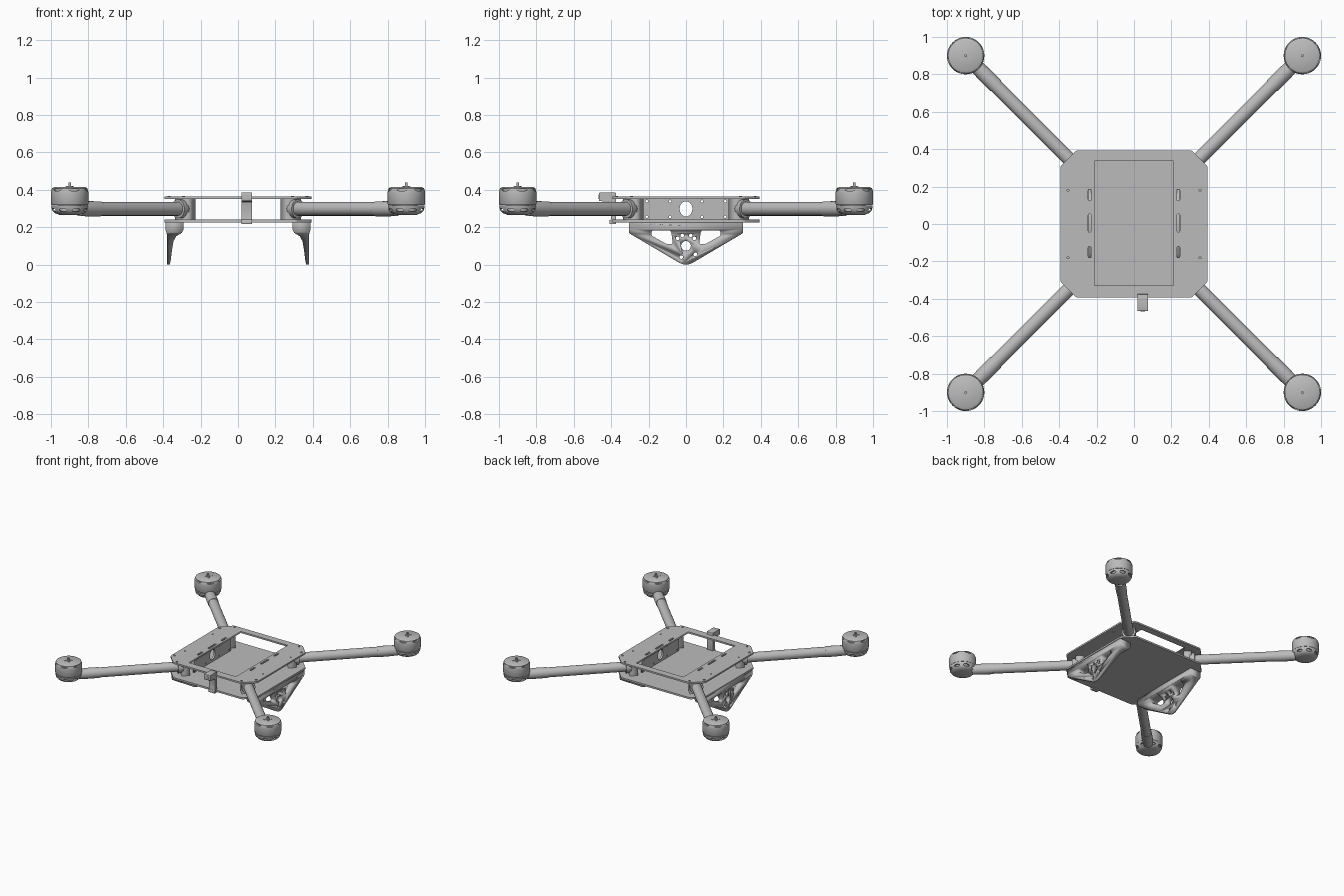
import bpy, bmesh, math
from mathutils import Matrix, Vector

cube = bpy.data.objects.get("Cube")
if cube:
    bpy.data.objects.remove(cube, do_unlink=True)

grey = bpy.data.materials.new("frame grey")
grey.use_nodes = True
grey.diffuse_color = (0.5, 0.5, 0.5, 1)
grey.node_tree.nodes["Principled BSDF"].inputs["Base Color"].default_value = (0.5, 0.5, 0.5, 1)

FLAT = Matrix.Identity(4)
SIDE = Matrix(((0, 0, 1, 0), (1, 0, 0, 0), (0, 1, 0, 0), (0, 0, 0, 1)))    # drawn in y, z
FRONT = Matrix(((1, 0, 0, 0), (0, 0, -1, 0), (0, 1, 0, 0), (0, 0, 0, 1)))  # drawn in x, z


def finish(name, mesh, smooth=False):
    mesh.name = name
    mesh.materials.clear()
    mesh.materials.append(grey)
    obj = bpy.data.objects.new(name, mesh)
    bpy.context.collection.objects.link(obj)
    if smooth:
        bpy.ops.object.select_all(action="DESELECT")
        obj.select_set(True)
        bpy.context.view_layer.objects.active = obj
        bpy.ops.object.shade_smooth_by_angle(angle=math.radians(35))
    return obj


def from_bmesh(name, bm, smooth=False):
    bmesh.ops.remove_doubles(bm, verts=bm.verts, dist=1e-5)
    bmesh.ops.recalc_face_normals(bm, faces=bm.faces)
    mesh = bpy.data.meshes.new(name)
    bm.to_mesh(mesh)
    bm.free()
    return finish(name, mesh, smooth)


def circle(x, y, r, n=24, sy=1):
    return [(x + r * math.cos(math.tau * i / n), y + sy * r * math.sin(math.tau * i / n)) for i in range(n)]


def box2(x0, y0, x1, y1):
    return [(x0, y0), (x1, y0), (x1, y1), (x0, y1)]


def rounded(points, r, steps=5):
    """Round each corner of an outline."""
    out = []
    pts = [Vector(p) for p in points]
    for i, p in enumerate(pts):
        a = p + (pts[i - 1] - p).normalized() * r
        b = p + (pts[(i + 1) % len(pts)] - p).normalized() * r
        for k in range(steps + 1):
            t = k / steps
            out.append(tuple(a * (1 - t) ** 2 + p * 2 * t * (1 - t) + b * t * t))
    return out


def plate(name, loops, low, high, frame=FLAT):
    """Filled outline with holes, extruded between two depths."""
    curve = bpy.data.curves.new(name, "CURVE")
    curve.dimensions = "2D"
    curve.fill_mode = "BOTH"
    curve.extrude = (high - low) / 2
    for loop in loops:
        spline = curve.splines.new("POLY")
        spline.points.add(len(loop) - 1)
        for pt, (x, y) in zip(spline.points, loop):
            pt.co = (x, y, 0, 1)
        spline.use_cyclic_u = True
    temp = bpy.data.objects.new(name, curve)
    mesh = bpy.data.meshes.new_from_object(temp)
    bpy.data.objects.remove(temp)
    mesh.transform(frame @ Matrix.Translation((0, 0, (low + high) / 2)))
    bm = bmesh.new()
    bm.from_mesh(mesh)
    return from_bmesh(name, bm)


def lathe(name, profile, matrix=FLAT, steps=40):
    """Turn an (r, z) profile about the z axis."""
    bm = bmesh.new()
    verts = [bm.verts.new((r, 0, z)) for r, z in profile]
    edges = [bm.edges.new(pair) for pair in zip(verts, verts[1:])]
    bmesh.ops.spin(bm, geom=verts + edges, cent=(0, 0, 0), axis=(0, 0, 1),
                   angle=math.tau, steps=steps, use_merge=True)
    bm.transform(matrix)
    return from_bmesh(name, bm, True)


def boolean(obj, tool, operation):
    mod = obj.modifiers.new("cut", "BOOLEAN")
    mod.operation, mod.object, mod.solver = operation, tool, "EXACT"
    bpy.context.view_layer.objects.active = obj
    bpy.ops.object.modifier_apply(modifier=mod.name)
    bpy.data.objects.remove(tool)


def ring_cutter(count, radius, z, size, offset=0):
    """Ring of blocks used to cut vents."""
    bm = bmesh.new()
    for i in range(count):
        m = Matrix.Rotation(math.tau * (i + offset) / count, 4, "Z") @ Matrix.Translation((radius, 0, z))
        made = bmesh.ops.create_cone(bm, cap_ends=True, segments=16, radius1=0.5, radius2=0.5, depth=1)
        shape = Matrix.Diagonal((*size, 1)) @ Matrix.Rotation(math.pi / 2, 4, "Y")
        bmesh.ops.transform(bm, matrix=m @ shape, verts=made["verts"])
    return from_bmesh("vent_cutter", bm)


# Deck plates
E, C = 0.393, 0.31
octagon = [(C, E), (-C, E), (-E, C), (-E, -C), (-C, -E), (C, -E), (E, -C), (E, C)]
octagon = rounded(octagon, 0.012, 3)
top_loops = [octagon, box2(-0.212, -0.33, 0.212, 0.338)]
screws = []
for s in (-1, 1):
    for y, half in ((0.155, 0.03), (0.005, 0.048), (-0.15, 0.03)):
        top_loops.append(rounded(box2(s * 0.237 - 0.008, y - half, s * 0.237 + 0.008, y + half), 0.007, 3))
    for t in (-1, 1):
        top_loops.append(circle(s * 0.352, t * 0.18, 0.006, 10))
        screws += [(s * 0.292, t * 0.37), (s * 0.37, t * 0.292)]
plate("top_plate", top_loops, 0.35, 0.363)
plate("bottom_plate", [octagon], 0.226, 0.24)
for x, y in screws:
    plate("corner_screw", [circle(x, y, 0.008, 10)], 0.363, 0.368)

# Side walls and landing legs
for s in (-1, 1):
    side = "left" if s > 0 else "right"
    holes = [circle(0, 0.298, 0.034, 28, 1.2)]
    holes += [circle(y, z, 0.007, 10) for y in (-0.21, -0.085, 0.085, 0.21) for z in (0.255, 0.338)]
    plate(side + "_wall", [box2(-0.235, 0.238, 0.235, 0.352)] + holes,
          s * 0.237 - 0.007, s * 0.237 + 0.007, SIDE)

    outline = rounded([(-0.305, 0.226), (-0.305, 0.168), (0, -0.012), (0.305, 0.168), (0.305, 0.226)], 0.004, 2)
    outline = [p for p in outline if abs(p[0]) > 0.04]
    left = [p for p in outline if p[0] < 0]
    right = [p for p in outline if p[0] > 0]
    outline = left + [(-0.035, 0.009), (-0.015, 0.001), (0.015, 0.001), (0.035, 0.009)] + right
    holes = [circle(0, 0.1, 0.026)]
    holes += [circle(y, z, 0.01, 12) for y, z in ((-0.045, 0.14), (0.045, 0.14), (-0.02, 0.155),
                                                 (0.025, 0.155), (-0.025, 0.04), (0.05, 0.055))]
    for m in (-1, 1):
        holes.append(rounded([(m * 0.185, 0.182), (m * 0.08, 0.182), (m * 0.07, 0.11),
                              (m * 0.1, 0.108), (m * 0.185, 0.155)], 0.012))
    leg = plate(side + "_landing_leg", [outline] + holes, 0.28, 0.4, SIDE)
    section = [(0.292, 0.24), (0.292, 0.185), (0.3, 0.17), (0.33, 0.152), (0.345, 0.125), (0.354, 0.07),
               (0.36, 0.02), (0.367, -0.01), (0.38, -0.01), (0.38, 0.16), (0.388, 0.19), (0.388, 0.24)]
    tool = plate("leg_section", [section], -0.4, 0.4, FRONT)
    boolean(leg, tool, "INTERSECT")
    if s < 0:
        leg.data.transform(Matrix.Diagonal((-1, 1, 1, 1)))
        leg.data.flip_normals()

# Front camera clip
clip = [(-0.465, 0.385), (-0.465, 0.34), (-0.405, 0.335), (-0.40, 0.24), (-0.41, 0.238), (-0.41, 0.216),
        (-0.375, 0.216), (-0.375, 0.385)]
plate("camera_clip", [rounded(clip, 0.004, 2)], 0.02, 0.075, SIDE)
plate("camera_lens", [circle(0.048, 0.362, 0.012, 16)], 0.464, 0.468, FRONT)

# One arm drawn along +x, later turned to each corner
R, H = 0.9 * math.sqrt(2), 0.298
ALONG = Matrix.Translation((0, 0, H)) @ Matrix.Rotation(math.pi / 2, 4, "Y")
hub = Matrix.Translation((R, 0, 0))
arm = []
arm.append(lathe("arm_tube", [(0, 0.4), (0.037, 0.4), (0.037, 1.1), (0, 1.1)], ALONG))
arm.append(lathe("arm_collar", [(0, 0.41), (0.044, 0.41), (0.05, 0.42), (0.05, 0.455), (0, 0.455)], ALONG))
arm.append(plate("arm_clamp", [box2(0.37, -0.047, 0.43, 0.047)], 0.24, 0.35))
arm.append(lathe("motor_sleeve", [(0, 1.045), (0.04, 1.045), (0.041, 1.12), (0.038, 1.2), (0, 1.2)], ALONG))

# Motor mount bowl with vents
bowl = lathe("motor_mount", [(0, 0.266), (0.055, 0.266), (0.08, 0.275), (0.094, 0.29), (0.098, 0.315),
                             (0.09, 0.315), (0.086, 0.293), (0.07, 0.28), (0, 0.276)])
boolean(bowl, ring_cutter(8, 0.095, 0.292, (0.05, 0.045, 0.018), 0.5), "DIFFERENCE")
bowl.data.transform(hub)
arm.append(bowl)
arm.append(lathe("motor_stator", [(0, 0.27), (0.06, 0.27), (0.06, 0.33), (0, 0.33)], hub))

# Motor bell with vents, shaft and screws
bell = lathe("motor_bell", [(0, 0.415), (0.082, 0.415), (0.094, 0.408), (0.099, 0.395), (0.1, 0.385),
                            (0.1, 0.325), (0.096, 0.318), (0, 0.318)])
boolean(bell, ring_cutter(6, 0.1, 0.4, (0.03, 0.055, 0.014)), "DIFFERENCE")
bell.data.transform(hub)
arm.append(bell)
arm.append(lathe("motor_shaft", [(0, 0.41), (0.017, 0.41), (0.017, 0.42), (0.007, 0.421), (0.007, 0.438),
                                 (0, 0.44)], hub, 16))
arm.append(plate("motor_screws", [circle(R + dx, dy, 0.005, 10) for dx, dy in
                                  ((0.026, 0), (-0.026, 0), (0, 0.026), (0, -0.026))], 0.41, 0.418))

# Turn the arm to the four corners
for k, corner in enumerate(("back_left", "back_right", "front_right", "front_left")):
    for part in arm:
        copy = bpy.data.objects.new(corner + "_" + part.name, part.data)
        copy.rotation_euler.z = math.radians(45 + 90 * k)
        bpy.context.collection.objects.link(copy)
for part in arm:
    bpy.data.objects.remove(part)
